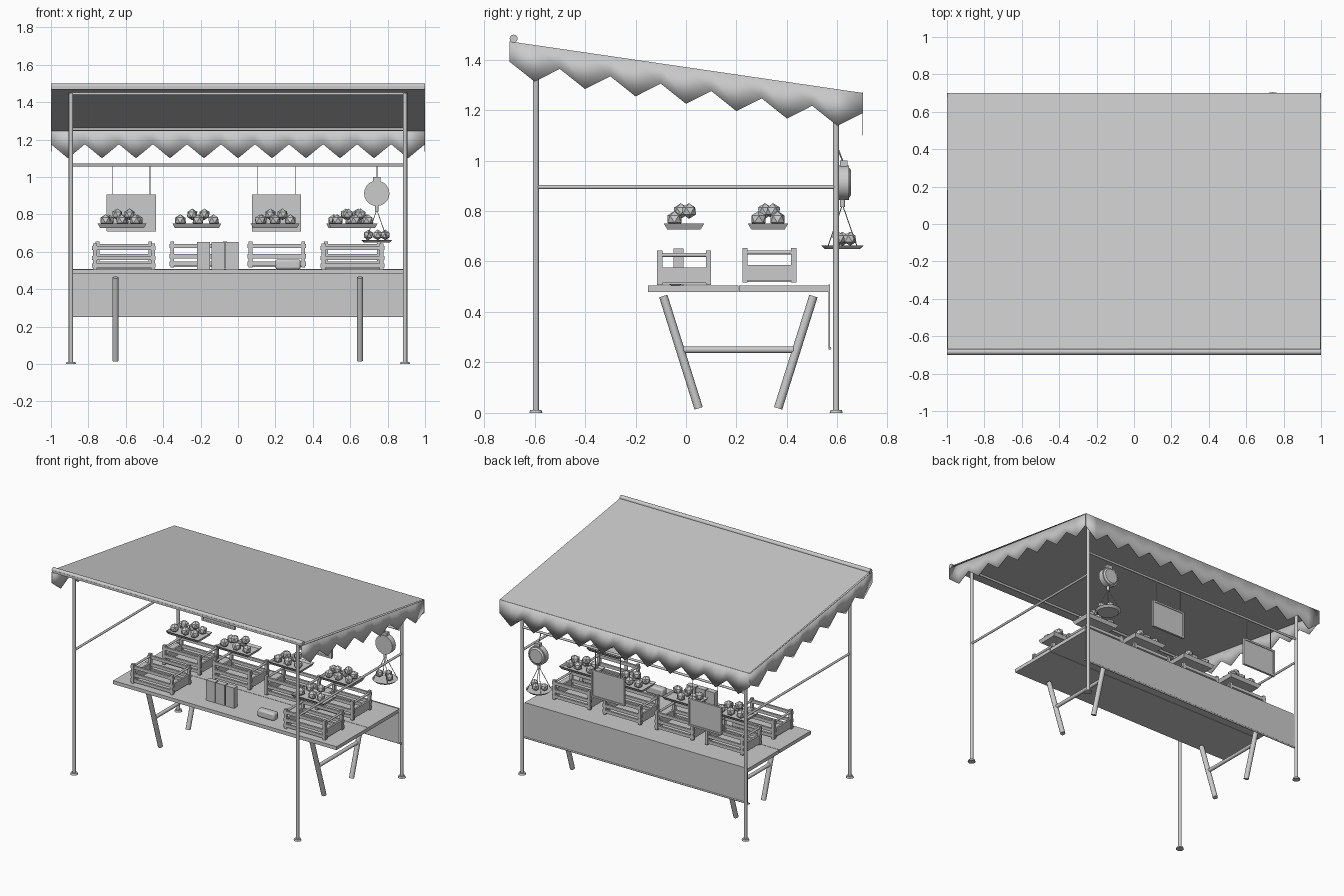
import bpy, bmesh, math, random
from mathutils import Vector, Matrix

if "Cube" in bpy.data.objects:
    bpy.data.objects.remove(bpy.data.objects["Cube"])
random.seed(4)

GREY = (0.6, 0.6, 0.6, 1)
mat = bpy.data.materials.new("plain grey")
mat.use_nodes = True
mat.diffuse_color = GREY
mat.node_tree.nodes["Principled BSDF"].inputs["Base Color"].default_value = GREY


class Part:
    """Collects primitives into one named object."""
    def __init__(self, name):
        self.name, self.bm = name, bmesh.new()

    def box(self, x, y, z):
        size = Matrix.Diagonal((x[1] - x[0], y[1] - y[0], z[1] - z[0], 1))
        mid = Vector((sum(x), sum(y), sum(z))) / 2
        bmesh.ops.create_cube(self.bm, size=1, matrix=Matrix.Translation(mid) @ size)

    def rod(self, a, b, r, r2=None, sides=12):
        a, b = Vector(a), Vector(b)
        turn = (b - a).to_track_quat("Z", "Y").to_matrix().to_4x4()
        bmesh.ops.create_cone(self.bm, cap_ends=True, segments=sides, radius1=r,
                              radius2=r if r2 is None else r2, depth=(b - a).length,
                              matrix=Matrix.Translation((a + b) / 2) @ turn)

    def ball(self, p, r):
        spin = Matrix.Rotation(random.uniform(0, 3), 4, "Z")
        bmesh.ops.create_icosphere(self.bm, subdivisions=1, radius=r,
                                   matrix=Matrix.Translation(p) @ spin)

    def sheet(self, rows):
        """Quads between two equally long rows of points."""
        top, low = [[self.bm.verts.new(p) for p in row] for row in rows]
        for i in range(len(top) - 1):
            self.bm.faces.new((top[i], top[i + 1], low[i + 1], low[i]))

    def finish(self, angle=40, thickness=0):
        bmesh.ops.recalc_face_normals(self.bm, faces=self.bm.faces)
        mesh = bpy.data.meshes.new(self.name)
        self.bm.to_mesh(mesh)
        self.bm.free()
        mesh.materials.append(mat)
        mesh.shade_smooth()
        mesh.set_sharp_from_angle(angle=math.radians(angle))
        ob = bpy.data.objects.new(self.name, mesh)
        bpy.context.collection.objects.link(ob)
        if thickness:
            mod = ob.modifiers.new("cloth", "SOLIDIFY")
            mod.thickness, mod.offset = thickness, 0
        return ob


PX, PY = 0.893, 0.595          # post positions


def roof_z(y):
    return 1.375 - 0.146 * y


# Frame: posts, feet and rails
frame = Part("frame")
for sx in (-PX, PX):
    for sy, top in ((-PY, 1.45), (PY, 1.26)):
        frame.rod((sx, sy, 0), (sx, sy, top), 0.012)
        frame.rod((sx, sy, 0), (sx, sy, 0.012), 0.026, 0.022)
    frame.rod((sx, -PY, 0.895), (sx, PY, 0.895), 0.008)
for y, z in ((-PY, 1.445), (PY, 1.255), (PY, 1.063)):
    frame.rod((-PX, y, z), (PX, y, z), 0.008)
frame.finish()

# Canopy: sloping cloth with a lower lining, and a roll at the front
canopy = Part("canopy")
profile = [(-0.7, 1.485), (0.7, 1.273), (0.7, 1.246), (-0.7, 1.468)]
canopy.sheet([[(s, y, z) for y, z in profile + profile[:1]] for s in (-0.998, 0.998)])
canopy.finish(20)
roll = Part("canopy_roll")
roll.rod((-1, -0.683, 1.483), (1, -0.683, 1.483), 0.016)
roll.finish()

# Zigzag valances on both sides and the back
valance = Part("valance")
for sx in (-0.998, 0.998):
    ys = [-0.7 + 0.1 * i for i in range(15)]
    valance.sheet([[(sx, y, roof_z(y) - 0.005) for y in ys],
                   [(sx, y, roof_z(y) - (0.15 if i % 2 else 0.085))
                    for i, y in enumerate(ys)]])
xs = [-1 + i / 11 for i in range(23)]
valance.sheet([[(x, 0.7, 1.272) for x in xs],
               [(x, 0.7, 1.1 if i % 2 else 1.175) for i, x in enumerate(xs)]])
valance.finish(30, 0.003)

# Table: two planks, back skirt and trestles
table = Part("table_top")
table.box((-0.893, 0.893), (-0.15, 0.208), (0.48, 0.505))
table.box((-0.893, 0.893), (0.211, 0.565), (0.48, 0.505))
table.finish()
skirt = Part("table_skirt")
skirt.box((-0.89, 0.89), (0.565, 0.571), (0.255, 0.508))
skirt.rod((-0.905, 0.57, 0.256), (0.905, 0.57, 0.256), 0.006)
skirt.finish()
trestle = Part("trestle_legs")
for x in (-0.655, 0.652):
    trestle.rod((x, -0.09, 0.463), (x, 0.05, 0.018), 0.017)
    trestle.rod((x, 0.505, 0.463), (x, 0.365, 0.018), 0.017)
    trestle.rod((x, -0.01, 0.25), (x, 0.425, 0.25), 0.013)
trestle.finish()


# Crates: corner posts, solid low ends, top rails and slatted sides
def crate(name, cx, cy, z, half):
    c = Part(name)
    for s in (-1, 1):
        ex = cx + s * (half - 0.015)
        for t in (-1, 1):
            ey = cy + t * 0.097
            c.box((ex - 0.01, ex + 0.01), (ey - 0.01, ey + 0.01), (z, z + 0.138))
        c.box((ex - 0.006, ex + 0.006), (cy - 0.09, cy + 0.09), (z + 0.008, z + 0.07))
        c.rod((ex, cy - 0.1, z + 0.12), (ex, cy + 0.1, z + 0.12), 0.008)
        sy = cy + s * 0.097
        for h in (0.02, 0.06, 0.115):
            c.box((cx - half, cx + half), (sy - 0.007, sy + 0.007), (z + h - 0.011, z + h + 0.011))
    c.box((cx - half + 0.02, cx + half - 0.02), (cy - 0.09, cy + 0.09), (z + 0.003, z + 0.012))
    c.finish()


# Produce trays: tapered plate with a loose heap of fruit
def tray(name, cx, cy, count):
    t = Part(name)
    t.sheet([[(cx + sx * w, cy + sy * d, z) for sx, sy in
              ((-1, -1), (1, -1), (1, 1), (-1, 1), (-1, -1))]
             for w, d, z in ((0.118, 0.066, 0.727), (0.13, 0.08, 0.75))])
    t.box((cx - 0.118, cx + 0.118), (cy - 0.066, cy + 0.066), (0.727, 0.738))
    for i in range(count):
        x = cx + (i % 3 - 1) * 0.082 + random.uniform(-0.012, 0.012)
        y = cy + (i // 3 - 0.5) * 0.075
        t.ball((x, y, 0.768), 0.032)
    for dx in (-0.025, 0.04):
        t.ball((cx + dx, cy + dx * 0.5, 0.8), 0.031)
    t.finish(20)


for i, x in enumerate((-0.61, -0.21, 0.208, 0.612)):
    crate(f"rear_crate_{i + 1}", x, 0.33, 0.516, 0.156)
    tray(f"rear_tray_{i + 1}", x - 0.01, 0.325, 6 if i % 3 == 0 else 5)
for side, x in (("right", -0.61), ("left", 0.612)):
    crate(f"front_{side}_crate", x, -0.007, 0.506, 0.17)
tray("front_tray", 0.615, -0.008, 3)

# Upright packets and a small lying packet
packets = Part("packets")
for i in range(3):
    x = -0.22 + 0.077 * i
    packets.box((x, x + 0.07), (-0.05, -0.01), (0.505, 0.652))
packets.finish()
bundle = Part("small_packet")
bundle.box((0.2, 0.335), (-0.07, -0.015), (0.505, 0.56))
bevel = bundle.finish().modifiers.new("soft", "BEVEL")
bevel.width, bevel.segments = 0.012, 2

# Hanging signs with a raised rim
signs = Part("hanging_signs")
for cx in (-0.57, 0.206):
    signs.box((cx - 0.131, cx + 0.131), (0.589, 0.597), (0.71, 0.905))
    for s in (-1, 1):
        signs.rod((cx + s * 0.1, PY, 0.9), (cx + s * 0.1, PY, 1.063), 0.0025, sides=6)
        signs.box((cx + s * 0.126 - 0.006, cx + s * 0.126 + 0.006), (0.587, 0.602), (0.71, 0.905))
        z = 0.8075 + s * 0.0925
        signs.box((cx - 0.131, cx + 0.131), (0.587, 0.602), (z - 0.006, z + 0.006))
signs.finish()

# Hanging scale: dial, hook, cords, pan and fruit
SX, SY = 0.742, 0.62
scale = Part("hanging_scale")
scale.rod((SX, 0.605, 0.912), (SX, 0.645, 0.912), 0.068, sides=20)
scale.rod((SX, 0.645, 0.912), (SX, 0.654, 0.912), 0.06, 0.05, sides=20)
scale.box((SX - 0.02, SX + 0.02), (0.61, 0.64), (0.97, 1.0))
scale.rod((SX, SY, 1.0), (SX, PY, 1.065), 0.003, sides=6)
scale.rod((SX, SY, 0.815), (SX, SY, 0.85), 0.01)
for i in range(4):
    a = math.pi * (i / 2 + 0.25)
    rim = (SX + 0.08 * math.cos(a), SY + 0.08 * math.sin(a), 0.663)
    scale.rod((SX, SY, 0.825), rim, 0.002, sides=6)
scale.rod((SX, SY, 0.65), (SX, SY, 0.664), 0.07, 0.085, sides=20)
for dx, dy in ((-0.045, 0), (0.005, 0.03), (0.045, -0.015)):
    scale.ball((SX + dx, SY + dy, 0.69), 0.028)
scale.finish()
